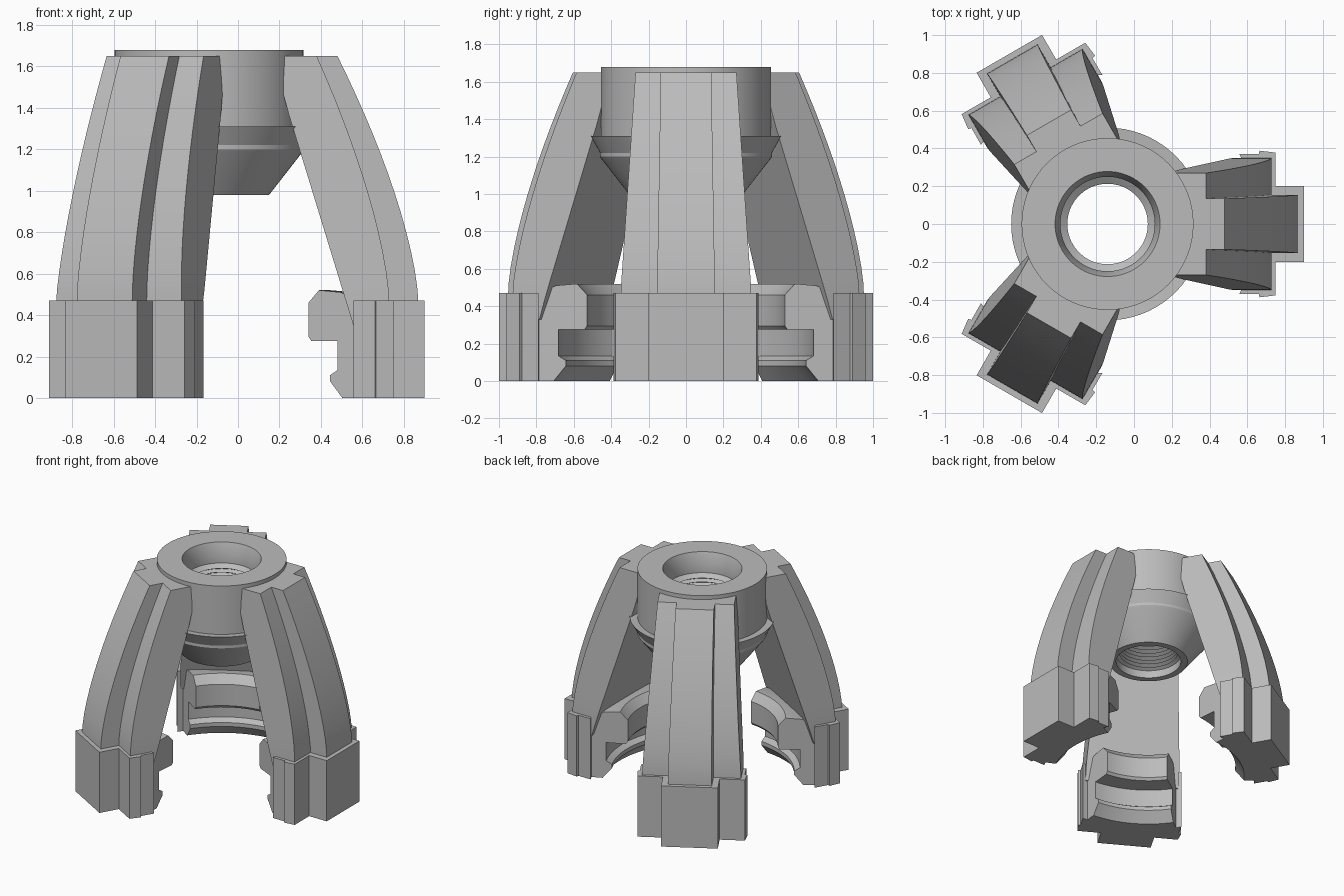
import bpy, bmesh, math
from mathutils import Matrix

if "Cube" in bpy.data.objects:
    bpy.data.objects.remove(bpy.data.objects["Cube"], do_unlink=True)

CENTRE = Matrix.Translation((-0.14, 0, 0))   # axis of the hub

grey = bpy.data.materials.new("plain grey")
grey.use_nodes = True
colour = (0.5, 0.5, 0.5, 1)
grey.diffuse_color = colour
grey.node_tree.nodes["Principled BSDF"].inputs["Base Color"].default_value = colour


def finish(name, bm, turn=0.0):
    """Turn about the hub axis, clean up and add to the scene."""
    bmesh.ops.recalc_face_normals(bm, faces=bm.faces)
    bm.transform(CENTRE @ Matrix.Rotation(turn, 4, "Z"))
    mesh = bpy.data.meshes.new(name)
    bm.to_mesh(mesh)
    bm.free()
    mesh.materials.append(grey)
    ob = bpy.data.objects.new(name, mesh)
    bpy.context.scene.collection.objects.link(ob)
    bpy.ops.object.select_all(action="DESELECT")
    ob.select_set(True)
    bpy.context.view_layer.objects.active = ob
    bpy.ops.object.shade_smooth_by_angle(angle=math.radians(25))
    return ob


def skin(bm, sections, closed):
    """Join matching closed sections, looping round or capping the ends."""
    rings = [[bm.verts.new(p) for p in s] for s in sections]
    pairs = list(zip(rings, rings[1:]))
    if closed:
        pairs.append((rings[-1], rings[0]))
    else:
        bm.faces.new(rings[0])
        bm.faces.new(rings[-1])
    for a, b in pairs:
        for i in range(len(a)):
            j = (i + 1) % len(a)
            bm.faces.new((a[i], a[j], b[j], b[i]))


def revolve(name, profile, start, end, steps, turn=0.0):
    """Sweep a closed (radius, height) profile about the hub axis."""
    full = end - start > 6.28
    count = steps if full else steps + 1
    sections = []
    for k in range(count):
        a = start + (end - start) * k / steps
        sections.append([(r * math.cos(a), r * math.sin(a), z) for r, z in profile])
    bm = bmesh.new()
    skin(bm, sections, full)
    return finish(name, bm, turn)


def mirrored(half):
    return half + [(r, -y) for r, y in reversed(half)]


# Hub: collar, flared flange, lower cone and a threaded bore
outside = [(0.278, 1.68), (0.455, 1.68), (0.455, 1.305), (0.51, 1.31),
           (0.46, 1.22), (0.46, 1.2), (0.45, 1.185), (0.29, 0.98), (0.24, 0.98)]
thread = []
pitch = 0.03
for k in range(16):
    z = 1.04 + k * pitch
    thread += [(0.24, z), (0.213, z + pitch / 2)]
revolve("hub", outside + thread + [(0.25, 1.53), (0.25, 1.6)], 0, math.tau, 72)


def leg(name, turn):
    bm = bmesh.new()
    sections = []
    rows = 14
    for k in range(rows + 1):
        z = 1.65 - (1.65 - 0.33) * k / rows
        t = min((1.65 - z) / 1.18, 1)
        bulge = 1 - (1 - t) ** 1.5
        inner = max(0.36, 0.36 + 0.306 * (1.45 - z))
        side, ridge = 0.52 + 0.35 * bulge, 0.62 + 0.39 * bulge
        wide = 0.27 + 0.08 * t
        narrow = 0.135 + 0.02 * t
        half = [(inner, wide), (side, wide), (side, narrow), (ridge, narrow)]
        sections.append([(r, y, z) for r, y in mirrored(half)])
    skin(bm, sections, False)
    return finish(name, bm, turn)


def foot(name, turn):
    # Stepped block with a hollow inner face
    arc = [(0.79 * math.cos(a), 0.79 * math.sin(a))
           for a in (math.radians(28 * k / 8) for k in range(1, 9))]
    half = arc + [(0.8, 0.37), (0.805, 0.388), (0.89, 0.378), (0.89, 0.2), (1.04, 0.2)]
    outline = mirrored(half)
    bm = bmesh.new()
    skin(bm, [[(r, y, z) for r, y in outline] for z in (0, 0.47)], False)
    return finish(name, bm, turn)


# Curved grip inside each foot
grip = [(0.8, 0), (0.71, 0), (0.645, 0.08), (0.645, 0.11), (0.685, 0.135),
        (0.685, 0.275), (0.545, 0.275), (0.53, 0.295), (0.53, 0.46),
        (0.585, 0.52), (0.7, 0.51), (0.8, 0.46)]
reach = math.radians(25)

# Three legs evenly spaced round the hub
for label, turn in (("left", 0), ("back", math.tau / 3), ("front", -math.tau / 3)):
    leg(label + "_leg", turn)
    foot(label + "_foot", turn)
    revolve(label + "_grip", grip, -reach, reach, 16, turn)
